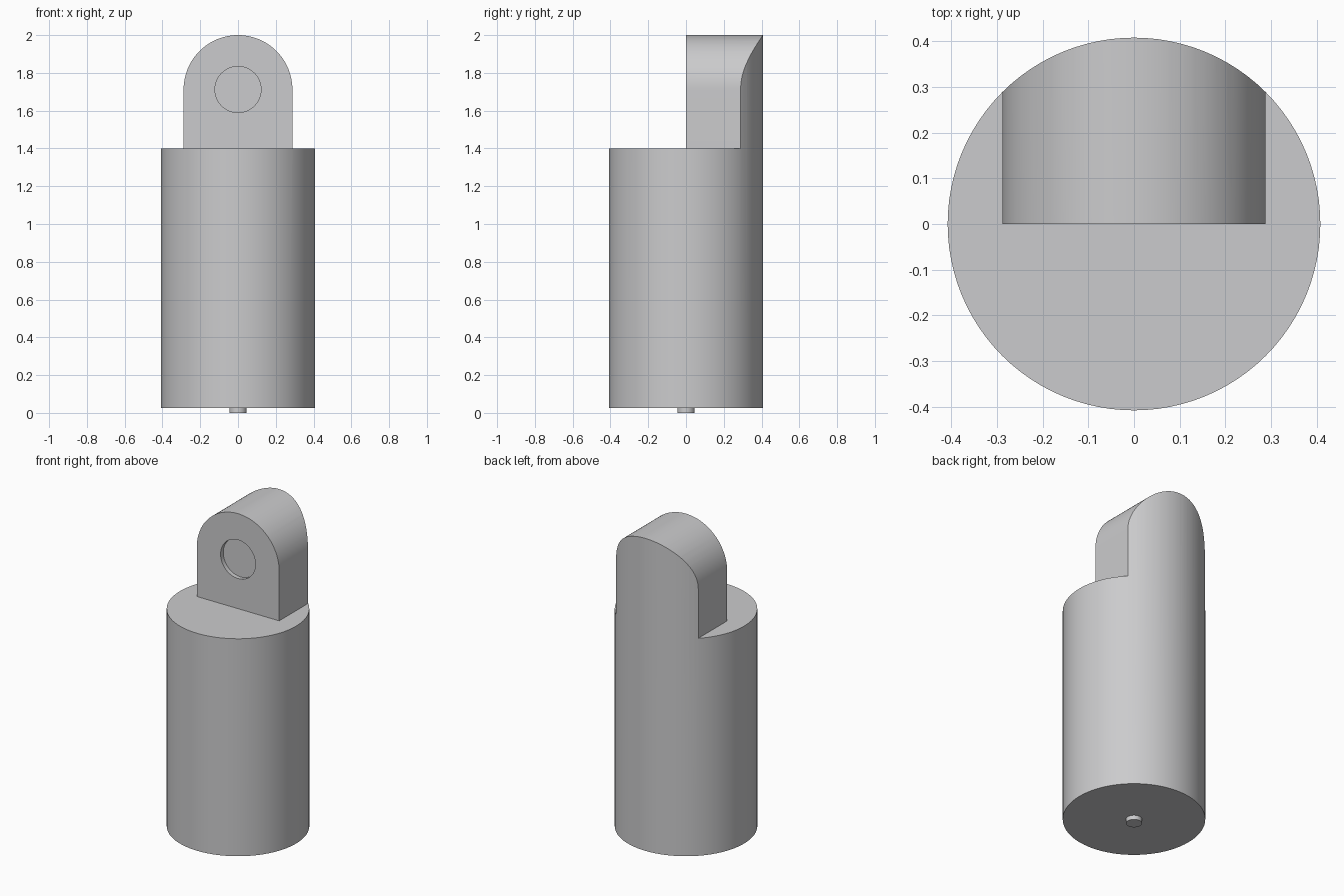
import bpy, bmesh, math
from mathutils import Matrix

cube = bpy.data.objects.get("Cube")
if cube:
    bpy.data.objects.remove(cube, do_unlink=True)

RADIUS, BASE, SHOULDER, TOP = 0.408, 0.027, 1.4, 2.0
HALF = 0.288                 # half width of the lug, also its arch radius
EYE_Z = TOP - HALF
SEGMENTS = 96

grey = bpy.data.materials.new("plain grey")
grey.use_nodes = True
colour = (0.6, 0.6, 0.61, 1)
grey.diffuse_color = colour
grey.node_tree.nodes["Principled BSDF"].inputs["Base Color"].default_value = colour


def add_object(name, bm):
    bmesh.ops.recalc_face_normals(bm, faces=bm.faces)
    mesh = bpy.data.meshes.new(name)
    bm.to_mesh(mesh)
    bm.free()
    mesh.materials.append(grey)
    obj = bpy.data.objects.new(name, mesh)
    bpy.context.collection.objects.link(obj)
    return obj


def cylinder(name, radius, low, high, segments, turn=Matrix()):
    bm = bmesh.new()
    place = turn @ Matrix.Translation((0, 0, (low + high) / 2))
    bmesh.ops.create_cone(bm, cap_ends=True, segments=segments, radius1=radius,
                          radius2=radius, depth=high - low, matrix=place)
    return add_object(name, bm)


def prism(name, outline, front, back):
    """Extrude an x-z outline along y."""
    bm = bmesh.new()
    face = bm.faces.new([bm.verts.new((x, front, z)) for x, z in outline])
    moved = bmesh.ops.extrude_face_region(bm, geom=[face])["geom"]
    verts = [v for v in moved if isinstance(v, bmesh.types.BMVert)]
    bmesh.ops.translate(bm, verts=verts, vec=(0, back - front, 0))
    return add_object(name, bm)


def cut(target, cutter):
    bpy.context.view_layer.objects.active = target
    mod = target.modifiers.new("cut", 'BOOLEAN')
    mod.operation, mod.solver, mod.object = 'DIFFERENCE', 'EXACT', cutter
    bpy.ops.object.modifier_apply(modifier=mod.name)
    bpy.data.objects.remove(cutter, do_unlink=True)


# Round body, tall enough to carve the lug from it
body = cylinder("body_with_lug", RADIUS, BASE, TOP + 0.1, SEGMENTS)

# Front half removed above the shoulder
cut(body, prism("front_cutter", [(-1, SHOULDER), (1, SHOULDER), (1, 3), (-1, 3)], -1, 0))

# Everything outside the arched lug outline removed
steps = SEGMENTS // 2
arch = [(-HALF * math.cos(math.pi * i / steps), EYE_Z + HALF * math.sin(math.pi * i / steps))
        for i in range(steps + 1)]
outline = [(-1, SHOULDER), (-HALF, SHOULDER)] + arch + [(HALF, SHOULDER), (1, SHOULDER), (1, 3), (-1, 3)]
cut(body, prism("arch_cutter", outline, -1, 1))

# Shallow round recess in the flat front of the lug
to_front = Matrix.Translation((0, 0, EYE_Z)) @ Matrix.Rotation(math.pi / 2, 4, 'X')
cut(body, cylinder("recess_cutter", 0.122, -0.027, 0.1, 64, to_front))

# Small pin under the body
pin = cylinder("bottom_pin", 0.046, 0, BASE + 0.02, 48)

for obj in (body, pin):
    bpy.ops.object.select_all(action='DESELECT')
    obj.select_set(True)
    bpy.context.view_layer.objects.active = obj
    bpy.ops.object.shade_smooth_by_angle(angle=math.radians(30))
